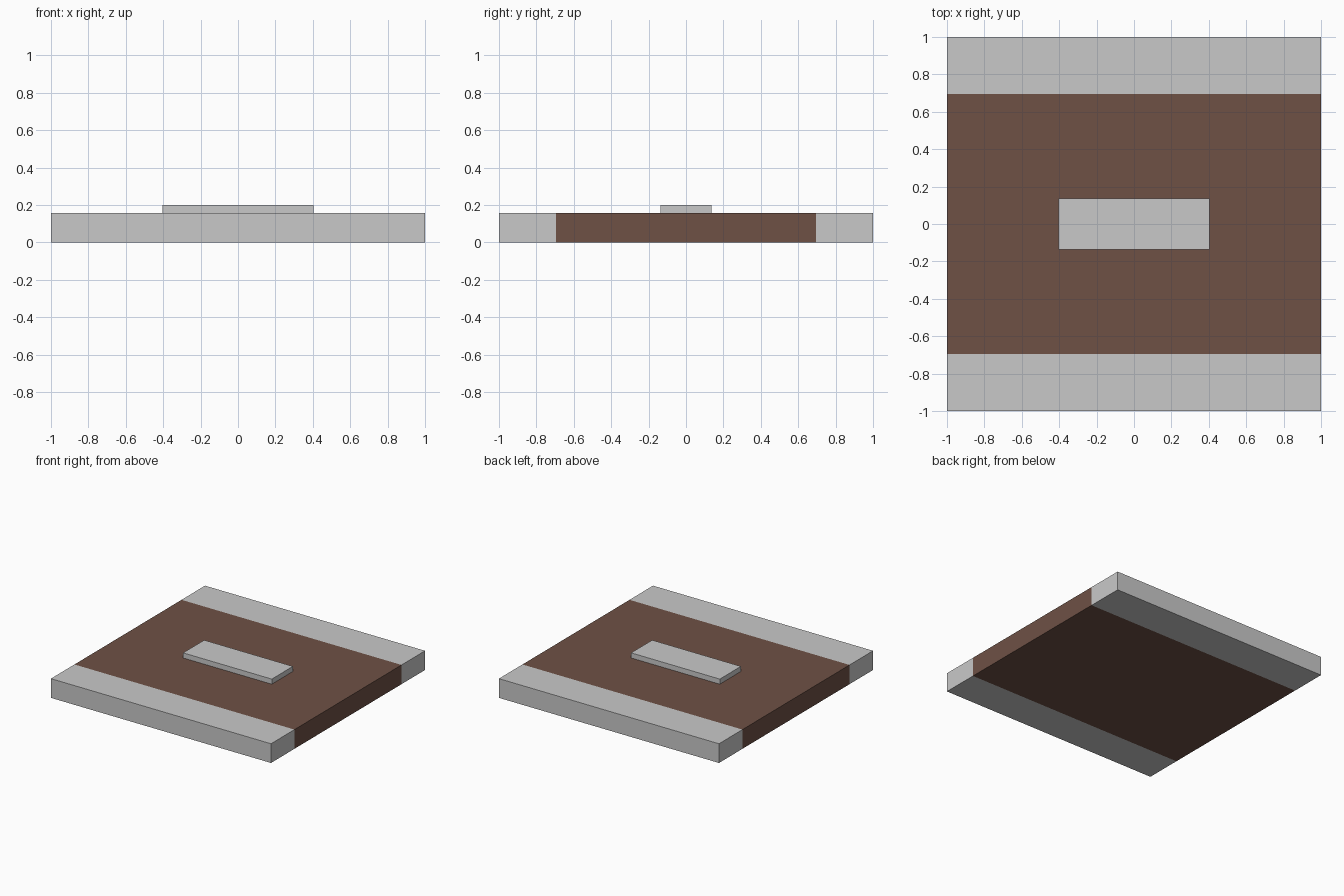
import bpy, bmesh
from mathutils import Matrix

if "Cube" in bpy.data.objects:
    bpy.data.objects.remove(bpy.data.objects["Cube"])


def material(name, rgb):
    m = bpy.data.materials.new(name)
    m.diffuse_color = (*rgb, 1.0)
    m.use_nodes = True
    m.node_tree.nodes["Principled BSDF"].inputs["Base Color"].default_value = m.diffuse_color
    return m


light_grey = material("light_grey", (0.584, 0.584, 0.584))
brown = material("brown", (0.156, 0.082, 0.060))


def box(name, size, z0, mats, band=None):
    """Box standing on z0; faces within |y| < band get the second material."""
    bm = bmesh.new()
    bmesh.ops.create_cube(bm, size=1.0, matrix=Matrix.Translation(
        (0, 0, z0 + size[2] / 2)) @ Matrix.Diagonal((*size, 1.0)))
    if band:
        for y in (-band, band):
            bmesh.ops.bisect_plane(bm, geom=bm.verts[:] + bm.edges[:] + bm.faces[:],
                                   plane_co=(0, y, 0), plane_no=(0, 1, 0))
        for f in bm.faces:
            f.material_index = int(abs(f.calc_center_median().y) < band)
    mesh = bpy.data.meshes.new(name)
    bm.to_mesh(mesh)
    bm.free()
    for m in mats:
        mesh.materials.append(m)
    obj = bpy.data.objects.new(name, mesh)
    bpy.context.collection.objects.link(obj)
    return obj


# Square slab with a brown band running across the middle
box("base_slab", (2.0, 2.0, 0.158), 0.0, (light_grey, brown), band=0.695)
# Raised grey plate in the centre
box("centre_plate", (0.806, 0.274, 0.042), 0.158, (light_grey,))
